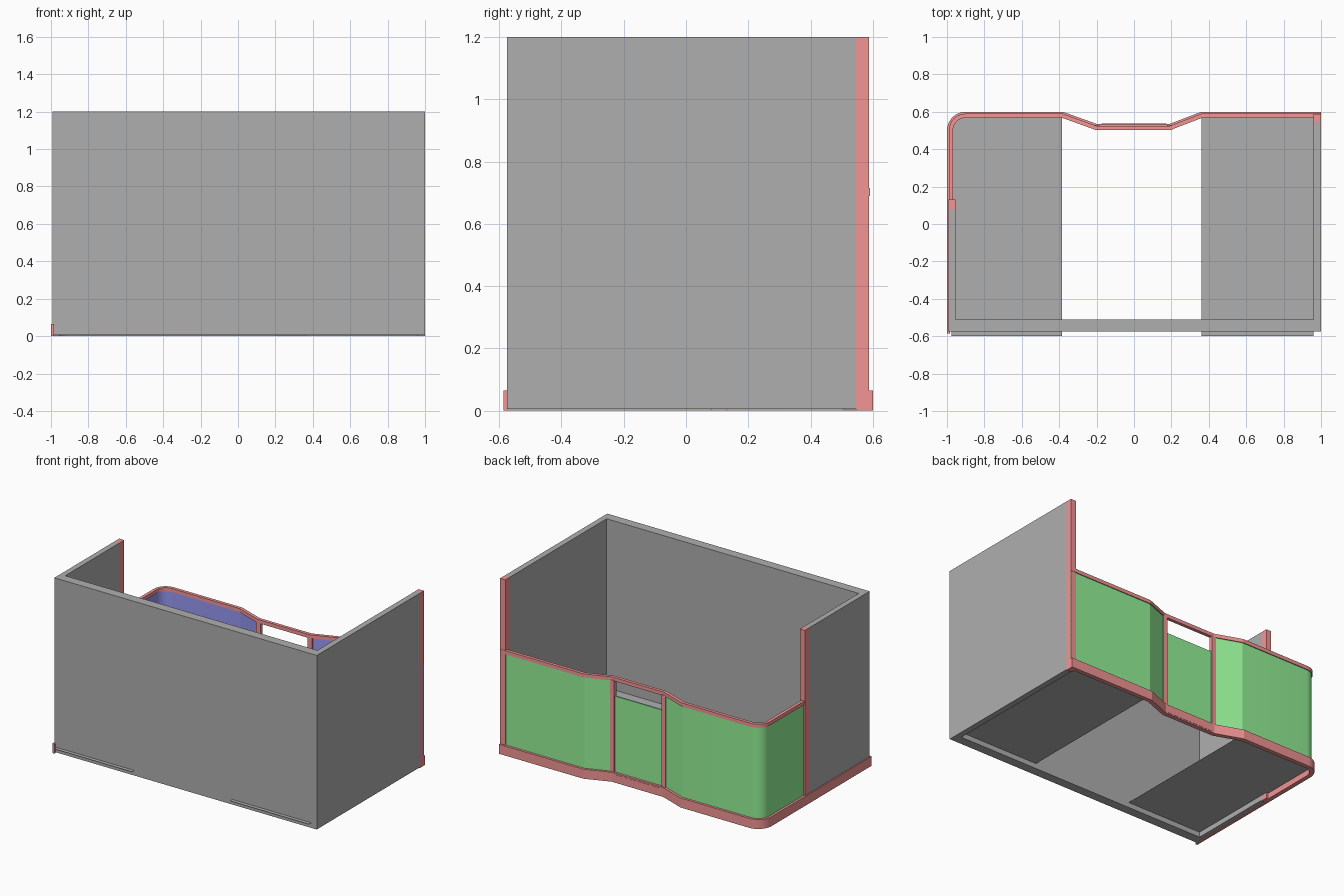
import bpy
import math
from mathutils import Vector

if "Cube" in bpy.data.objects:
    bpy.data.objects.remove(bpy.data.objects["Cube"])


def material(name, col):
    m = bpy.data.materials.new(name)
    m.diffuse_color = (*col, 1)
    m.use_nodes = True
    m.node_tree.nodes["Principled BSDF"].inputs["Base Color"].default_value = m.diffuse_color
    return m


GREY = material("dark_grey", (0.43, 0.43, 0.43))
TRIM = material("red_trim", (0.9, 0.3, 0.3))
GREEN = material("green_panel", (0.3, 0.88, 0.31))
BLUE = material("blue_panel", (0.31, 0.31, 0.9))


def make(name, verts, faces, mat):
    me = bpy.data.meshes.new(name)
    me.from_pydata(verts, [], faces)
    me.update()
    ob = bpy.data.objects.new(name, me)
    bpy.context.collection.objects.link(ob)
    me.materials.append(mat)
    return ob


def prism(name, pts, z0, z1, mat):
    """Vertical extrusion of an outline, listed counter-clockwise."""
    n = len(pts)
    verts = [(x, y, z) for z in (z0, z1) for x, y in pts]
    faces = [tuple(reversed(range(n))), tuple(range(n, 2 * n))]
    faces += [(i, (i + 1) % n, (i + 1) % n + n, i + n) for i in range(n)]
    return make(name, verts, faces, mat)


def box(name, x0, x1, y0, y1, z0, z1, mat):
    return prism(name, [(x0, y0), (x1, y0), (x1, y1), (x0, y1)], z0, z1, mat)


def offset(path, d):
    """Mitred offset of a path toward its left (inside of the booth)."""
    out = []
    for i, p in enumerate(path):
        p = Vector(p)
        dirs = []
        if i > 0:
            dirs.append((p - Vector(path[i - 1])).normalized())
        if i < len(path) - 1:
            dirs.append((Vector(path[i + 1]) - p).normalized())
        normals = [Vector((-v.y, v.x)) for v in dirs]
        m = sum(normals, Vector((0, 0))).normalized()
        out.append(tuple(p + m * d / m.dot(normals[0])))
    return out


def smooth(ob):
    bpy.ops.object.select_all(action='DESELECT')
    ob.select_set(True)
    bpy.context.view_layer.objects.active = ob
    bpy.ops.object.shade_smooth_by_angle(angle=math.radians(18))


def strip(name, path, d0, d1, z0, z1, mat):
    """Solid band that follows the path, from depth d0 to d1."""
    # The path runs counter-clockwise around the booth
    outline = offset(path, d1)[::-1] + offset(path, d0)
    ob = prism(name, outline, z0, z1, mat)
    smooth(ob)
    return ob


# Counter line, at the outer face of the base
ARC = [(-0.9 - 0.1 * math.sin(t), 0.5 + 0.1 * math.cos(t))
       for t in (math.pi / 2 * i / 8 for i in range(9))]
PATH = [(1, 0.6), (0.36, 0.6), (0.19, 0.535), (-0.2, 0.535), (-0.38, 0.6)] + ARC + [(-1, 0.105)]

# U-shaped wall
prism("walls", [(1, 0.545), (0.96, 0.545), (0.96, -0.51), (-0.955, -0.51), (-0.955, 0.08),
                (-0.993, 0.08), (-0.993, -0.574), (1, -0.574)], 0.005, 1.2, GREY)

# Tall end posts
box("right_end_post", 0.96, 1.0, 0.545, 0.588, 0.0, 1.2, TRIM)
box("left_end_post", -0.993, -0.955, 0.08, 0.13, 0.0, 1.2, TRIM)

# Base trim, and its extension along the left wall
strip("counter_base", PATH, 0.0, 0.03, 0.0, 0.065, TRIM)
box("left_wall_skirting", -1.0, -0.985, -0.586, 0.105, 0.0, 0.065, TRIM)
box("hatch_sill", -0.175, 0.175, 0.53, 0.5365, 0.008, 0.055, TRIM)

# Counter top rail
strip("counter_rail", PATH, 0.01, 0.032, 0.69, 0.715, TRIM)

# Green outer and blue inner panels, with a lower one in the hatch
for side, part, top in (("right", PATH[:3], 0.69), ("hatch", PATH[2:4], 0.585),
                        ("left", PATH[3:], 0.69)):
    strip(side + "_outer_panel", part, 0.016, 0.021, 0.06, top, GREEN)
    strip(side + "_inner_panel", part, 0.021, 0.026, 0.06, top, BLUE)

# Hatch posts
for side, x in (("right", 0.192), ("left", -0.2)):
    box(side + "_hatch_post", x - 0.016, x + 0.016, 0.505, 0.529, 0.06, 0.695, TRIM)

# Thin floor sheets, left open in the middle
corner = offset(PATH[4:], 0.025)
left = [(-0.385, 0.575)] + corner[1:] + [(-0.975, -0.6), (-0.385, -0.6)]
right = [(0.36, -0.6), (0.96, -0.6), (0.96, 0.575), (0.36, 0.575)]
for name, pts in (("left_floor", left), ("right_floor", right)):
    make(name, [(x, y, 0.04) for x, y in pts], [tuple(range(len(pts)))], GREY)
